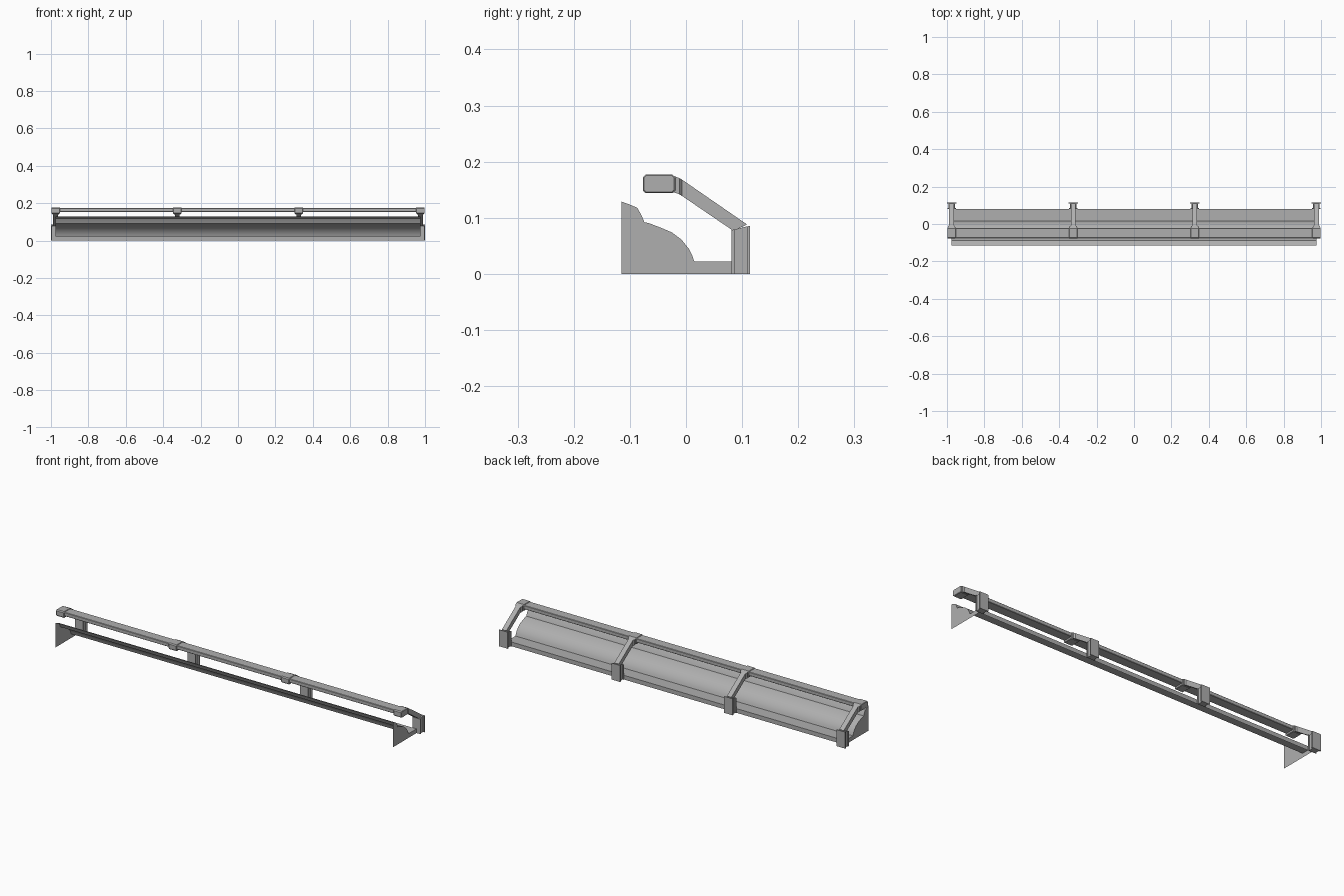
import bpy, bmesh

if "Cube" in bpy.data.objects:
    bpy.data.objects.remove(bpy.data.objects["Cube"])

POST_X = [-0.975, -0.325, 0.325, 0.975]
HALF = 0.975

grey = bpy.data.materials.new("dark_grey")
grey.diffuse_color = (0.43, 0.43, 0.43, 1.0)
grey.use_nodes = True
grey.node_tree.nodes["Principled BSDF"].inputs["Base Color"].default_value = grey.diffuse_color


def make(name, verts, faces):
    me = bpy.data.meshes.new(name)
    me.from_pydata(verts, [], faces)
    bm = bmesh.new()
    bm.from_mesh(me)
    bmesh.ops.recalc_face_normals(bm, faces=bm.faces)
    bm.to_mesh(me)
    bm.free()
    me.materials.append(grey)
    ob = bpy.data.objects.new(name, me)
    bpy.context.collection.objects.link(ob)
    return ob


def loft(name, rings):
    # closed solid through rings with equal point counts
    n = len(rings[0])
    verts = [p for r in rings for p in r]
    faces = [[i * n + j, i * n + (j + 1) % n, (i + 1) * n + (j + 1) % n, (i + 1) * n + j]
             for i in range(len(rings) - 1) for j in range(n)]
    faces += [list(range(n))[::-1], list(range((len(rings) - 1) * n, len(rings) * n))]
    return make(name, verts, faces)


def chamfered(y0, y1, z0, z1, c):
    return [(y0 + c, z0), (y1 - c, z0), (y1, z0 + c), (y1, z1 - c),
            (y1 - c, z1), (y0 + c, z1), (y0, z1 - c), (y0, z0 + c)]


def along_x(profile, x):
    return [(x, y, z) for y, z in profile]


# Thin curved shell, open at the front and underneath
shell = [(-0.115, 0.129), (-0.100, 0.1235), (-0.087, 0.118), (-0.080, 0.106), (-0.074, 0.092),
         (-0.066, 0.0905), (-0.044, 0.082), (-0.025, 0.074),
         (-0.008, 0.061), (0.005, 0.045), (0.011, 0.033), (0.015, 0.022),
         (0.081, 0.022), (0.081, 0.0)]
n = len(shell)
cover = make("curved_shell", along_x(shell, -HALF) + along_x(shell, HALF),
             [[i, i + 1, n + i + 1, n + i] for i in range(n - 1)])
bpy.context.view_layer.objects.active = cover
cover.select_set(True)
bpy.ops.object.shade_smooth_by_angle(angle=0.44)

# Flat end plates
for side, x in (("left", -HALF), ("right", HALF)):
    make(side + "_end_plate", along_x(shell + [(-0.115, 0.0)], x), [list(range(n + 1))])

# Long front rail
rail = chamfered(-0.073, -0.022, 0.154, 0.174, 0.002)
loft("front_rail", [along_x(rail, -HALF), along_x(rail, HALF)])

# Supports: I-shaped post, sloping arm and chamfered rail clamp
half_post = [(0.025, 0.1145), (0.025, 0.109), (0.018, 0.109),
             (0.018, 0.086), (0.023, 0.086), (0.023, 0.081)]
post_outline = half_post + [(-x, y) for x, y in reversed(half_post)]
arm_sections = [(0.019, -0.023, 0.175, -0.023, 0.146),
                (0.019, -0.012, 0.171, -0.012, 0.142),
                (0.013, -0.007, 0.168, -0.007, 0.139),
                (0.013, 0.109, 0.088, 0.084, 0.077)]
clamp = chamfered(-0.077, -0.019, 0.144, 0.177, 0.005)
clamp_end = chamfered(-0.075, -0.021, 0.146, 0.175, 0.004)
for cx in POST_X:
    loft("post", [[(cx + x, y, 0.0) for x, y in post_outline],
                  [(cx + x, y, 0.078 + (y - 0.081) * 0.24) for x, y in post_outline]])
    loft("arm", [[(cx - w, ya, za), (cx + w, ya, za), (cx + w, yb, zb), (cx - w, yb, zb)]
                 for w, ya, za, yb, zb in arm_sections])
    loft("rail_clamp", [along_x(clamp_end, cx - 0.023), along_x(clamp, cx - 0.021),
                        along_x(clamp, cx + 0.021), along_x(clamp_end, cx + 0.023)])
